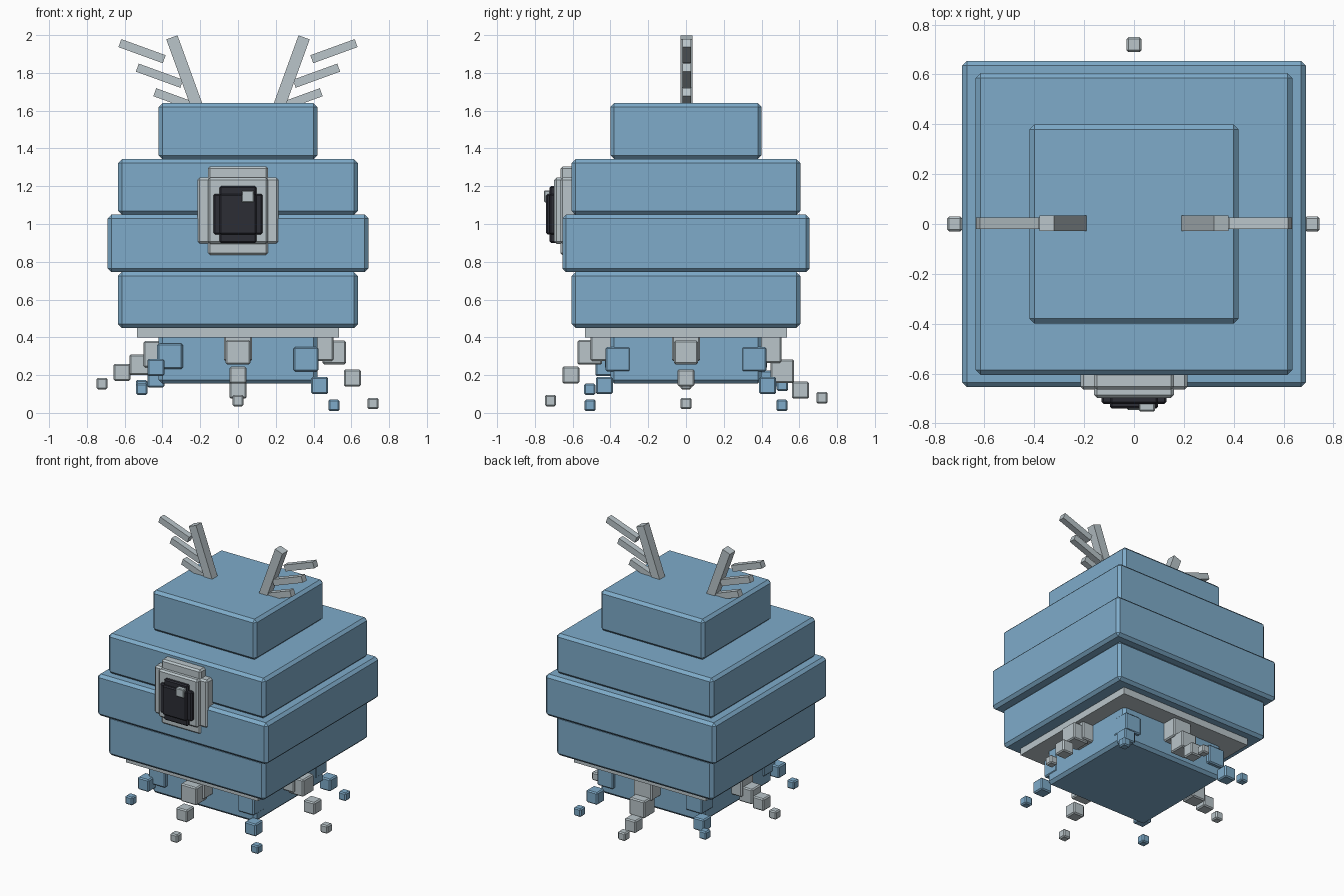
import bpy
import bmesh
from math import radians, sin, cos
from mathutils import Matrix

cube = bpy.data.objects.get("Cube")
if cube:
    bpy.data.objects.remove(cube, do_unlink=True)


def make_material(name, rgb):
    mat = bpy.data.materials.new(name)
    mat.use_nodes = True
    color = (*rgb, 1)
    mat.diffuse_color = color
    mat.node_tree.nodes["Principled BSDF"].inputs["Base Color"].default_value = color
    return mat


BLUE = make_material("ice blue", (0.21, 0.41, 0.59))
GREY = make_material("pale grey", (0.49, 0.56, 0.59))
BLACK = make_material("near black", (0.025, 0.026, 0.036))


def box(name, center, size, mat, bevel=0.0, tilt=0.0):
    """Box with chamfered edges, tilted about y by an angle in degrees."""
    bm = bmesh.new()
    bmesh.ops.create_cube(bm, size=1, matrix=Matrix.Diagonal((*size, 1)))
    if bevel:
        bmesh.ops.bevel(bm, geom=bm.edges[:], offset=bevel, segments=1,
                        affect="EDGES", profile=0.5)
    mesh = bpy.data.meshes.new(name)
    bm.to_mesh(mesh)
    bm.free()
    mesh.materials.append(mat)
    obj = bpy.data.objects.new(name, mesh)
    obj.location = center
    obj.rotation_euler.y = radians(tilt)
    bpy.context.collection.objects.link(obj)
    return obj


def slab(name, half_x, half_y, low, high, mat, bevel):
    box(name, (0, 0, (low + high) / 2), (half_x * 2, half_y * 2, high - low), mat, bevel)


def face_plate(name, half_x, low, high, back, front, mat, bevel, x=0):
    box(name, (x, (back + front) / 2, (low + high) / 2),
        (half_x * 2, back - front, high - low), mat, bevel)


# Stacked body
slab("base", 0.42, 0.40, 0.155, 0.46, BLUE, 0.02)
slab("skirt", 0.535, 0.535, 0.40, 0.455, GREY, 0)
slab("lower_body", 0.635, 0.605, 0.45, 0.745, BLUE, 0.02)
slab("middle_body", 0.69, 0.655, 0.745, 1.05, BLUE, 0.02)
slab("upper_body", 0.635, 0.605, 1.05, 1.343, BLUE, 0.02)
slab("crown", 0.42, 0.40, 1.343, 1.64, BLUE, 0.02)

# Eye with stepped outline
face_plate("eye_wide", 0.215, 0.895, 1.245, -0.58, -0.665, GREY, 0.012)
face_plate("eye_tall", 0.16, 0.835, 1.305, -0.58, -0.665, GREY, 0.012)
face_plate("eye_center", 0.16, 0.895, 1.245, -0.60, -0.698, GREY, 0.012)
face_plate("pupil_wide", 0.13, 0.945, 1.16, -0.68, -0.722, BLACK, 0.008)
face_plate("pupil_tall", 0.097, 0.90, 1.20, -0.68, -0.722, BLACK, 0.008)
face_plate("pupil_center", 0.097, 0.945, 1.16, -0.70, -0.74, BLACK, 0.008)
face_plate("eye_glint", 0.032, 1.115, 1.178, -0.715, -0.752, GREY, 0.005, x=0.052)

# Antlers, a beam and three tines on each side
LEAN = 20
for side, s in (("left", 1), ("right", -1)):
    length = 0.42
    tip_x, tip_z = 0.35, 1.988
    box(side + "_antler_beam",
        (s * (tip_x - sin(radians(LEAN)) * length / 2), 0.003,
         tip_z - cos(radians(LEAN)) * length / 2),
        (0.063, 0.063, length), GREY, 0, s * LEAN)
    for i in range(3):
        box(f"{side}_antler_tine_{i + 1}",
            (s * (0.323 + 0.0925 * i), 0.003, 1.655 + 0.13 * i),
            (0.25, 0.045, 0.045), GREY, 0, -s * LEAN)


def leg(name, direction, steps, mat):
    """Chain of cubes; each step is distance outward, height and size."""
    for i, (reach, height, size) in enumerate(steps):
        box(f"{name}_{i + 1}", (direction[0] * reach, direction[1] * reach, height),
            (size,) * 3, mat, 0.008)


# Grey legs on the four sides
leg("left_leg", (1, 0),
    [(0.43, 0.35, 0.15), (0.51, 0.32, 0.125), (0.605, 0.185, 0.09), (0.715, 0.05, 0.06)], GREY)
leg("right_leg", (-1, 0),
    [(0.43, 0.31, 0.14), (0.52, 0.255, 0.11), (0.615, 0.215, 0.09), (0.72, 0.155, 0.06)], GREY)
leg("front_leg", (0, -1),
    [(0.43, 0.35, 0.15), (0.51, 0.32, 0.13), (0.61, 0.20, 0.09), (0.717, 0.065, 0.06)], GREY)
leg("back_leg", (0, 1),
    [(0.43, 0.34, 0.15), (0.51, 0.22, 0.125), (0.606, 0.12, 0.09), (0.72, 0.08, 0.06)], GREY)

# Blue legs on the four corners
LOW = [(0.36, 0.285, 0.13), (0.432, 0.145, 0.09), (0.508, 0.04, 0.06)]
HIGH = [(0.36, 0.30, 0.135), (0.435, 0.24, 0.09), (0.51, 0.125, 0.06)]
HIGH_BACK = [(0.36, 0.30, 0.135), (0.435, 0.18, 0.09), (0.51, 0.145, 0.06)]
leg("front_left_leg", (1, -1), LOW, BLUE)
leg("back_left_leg", (1, 1), LOW, BLUE)
leg("front_right_leg", (-1, -1), HIGH, BLUE)
leg("back_right_leg", (-1, 1), HIGH_BACK, BLUE)
